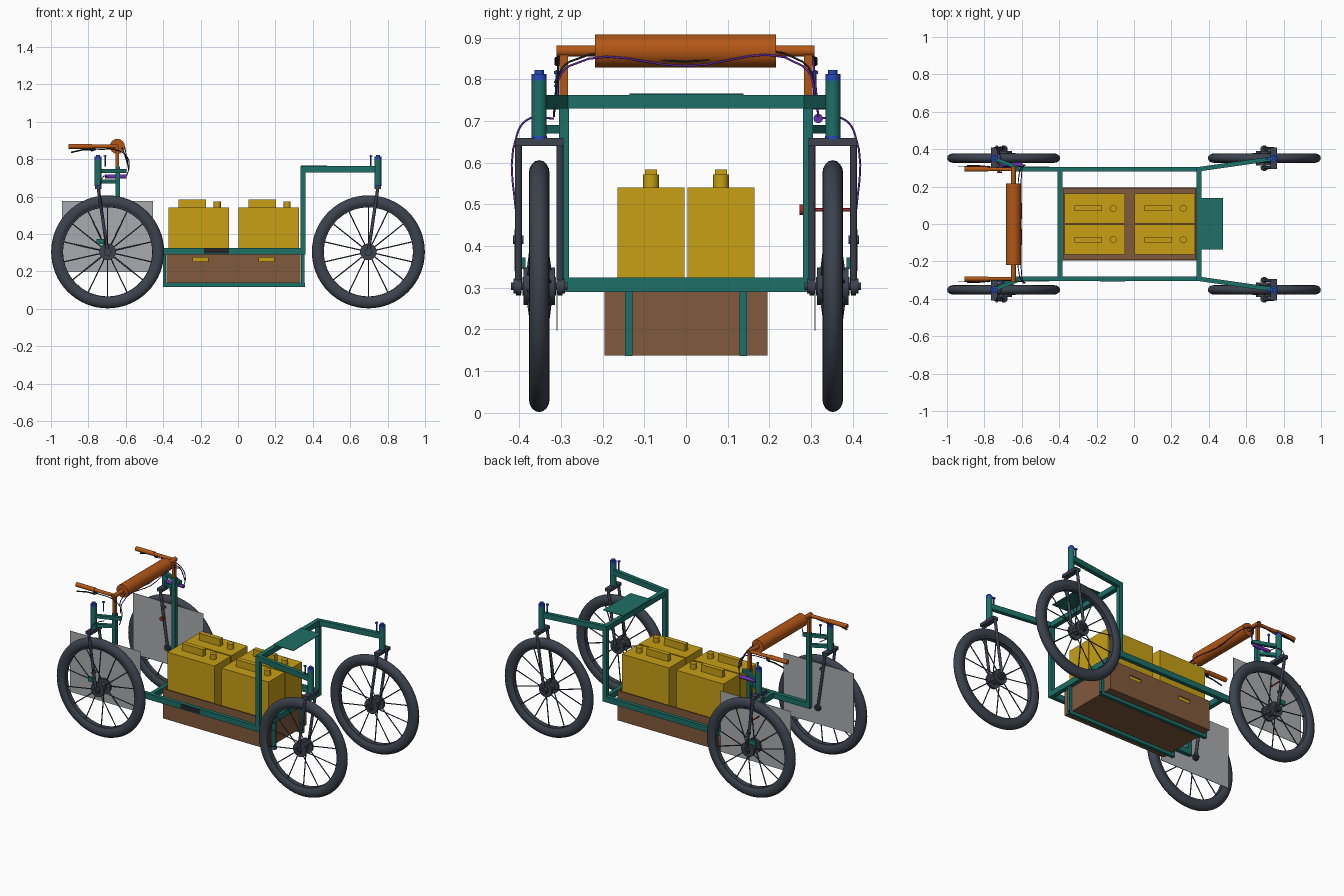
import bpy, bmesh, math
from mathutils import Vector, Matrix

if "Cube" in bpy.data.objects:
    bpy.data.objects.remove(bpy.data.objects["Cube"])


def mat(name, c):
    m = bpy.data.materials.new(name)
    m.diffuse_color = (*c, 1)
    m.use_nodes = True
    m.node_tree.nodes["Principled BSDF"].inputs["Base Color"].default_value = m.diffuse_color
    return m


TEAL = mat("teal", (0.012, 0.16, 0.135))
DARK = mat("dark", (0.045, 0.055, 0.075))
BLACK = mat("black", (0.015, 0.017, 0.022))
YELLOW = mat("yellow", (0.58, 0.35, 0.008))
BROWN = mat("brown", (0.22, 0.10, 0.045))
ORANGE = mat("orange", (0.45, 0.095, 0.008))
BLUE = mat("blue", (0.02, 0.07, 0.5))
PURPLE = mat("purple", (0.14, 0.03, 0.42))
RED = mat("red", (0.4, 0.02, 0.02))
GREY = mat("light_grey", (0.4, 0.41, 0.43))


def finish(name, bm, m, smooth=False):
    me = bpy.data.meshes.new(name)
    bm.to_mesh(me)
    bm.free()
    me.materials.append(m)
    ob = bpy.data.objects.new(name, me)
    bpy.context.collection.objects.link(ob)
    if smooth:
        bpy.ops.object.select_all(action='DESELECT')
        ob.select_set(True)
        bpy.context.view_layer.objects.active = ob
        bpy.ops.object.shade_smooth_by_angle(angle=math.radians(40))
    return ob


def box(name, lo, hi, m, bevel=0):
    """Box between two opposite corners."""
    lo, hi = Vector(lo), Vector(hi)
    bm = bmesh.new()
    size = [abs(a) for a in hi - lo]
    bmesh.ops.create_cube(bm, size=1, matrix=Matrix.Translation((lo + hi) / 2) @ Matrix.Diagonal((*size, 1)))
    if bevel:
        bmesh.ops.bevel(bm, geom=bm.edges[:], offset=bevel, segments=2, affect='EDGES', profile=0.5)
    return finish(name, bm, m)


def beam(name, p, q, w, h, m, caps=True):
    """Rectangular tube from p to q."""
    p, q = Vector(p), Vector(q)
    d = q - p
    mx = Matrix.Translation((p + q) / 2) @ d.to_track_quat('X', 'Z').to_matrix().to_4x4()
    bm = bmesh.new()
    bmesh.ops.create_cube(bm, size=1, matrix=Matrix.Diagonal((d.length, w, h, 1)))
    if not caps:
        bmesh.ops.delete(bm, geom=[f for f in bm.faces if abs(f.normal.x) > 0.9], context='FACES_ONLY')
    bm.transform(mx)
    return finish(name, bm, m)


def rods(name, items, m, n=20, caps=True):
    """Several round rods (p, q, radius) as one object."""
    bm = bmesh.new()
    for p, q, r in items:
        p, q = Vector(p), Vector(q)
        d = q - p
        mx = Matrix.Translation((p + q) / 2) @ d.to_track_quat('Z', 'Y').to_matrix().to_4x4()
        bmesh.ops.create_cone(bm, cap_ends=caps, segments=n, radius1=r, radius2=r, depth=d.length, matrix=mx)
    return finish(name, bm, m, True)


def lathe(name, profile, m, n=64):
    """Closed (y, radius) profile spun about the y axis."""
    bm = bmesh.new()
    vs = [bm.verts.new((r, y, 0)) for y, r in profile]
    es = [bm.edges.new((vs[i], vs[(i + 1) % len(vs)])) for i in range(len(vs))]
    bmesh.ops.spin(bm, geom=vs + es, axis=(0, 1, 0), cent=(0, 0, 0), angle=2 * math.pi, steps=n, use_merge=True)
    bmesh.ops.remove_doubles(bm, verts=bm.verts, dist=1e-5)
    bmesh.ops.recalc_face_normals(bm, faces=bm.faces)
    return finish(name, bm, m, True)


def cable(name, pts, r, m):
    cu = bpy.data.curves.new(name, 'CURVE')
    cu.dimensions, cu.bevel_depth, cu.bevel_resolution, cu.resolution_u = '3D', r, 2, 6
    sp = cu.splines.new('BEZIER')
    sp.bezier_points.add(len(pts) - 1)
    for b, p in zip(sp.bezier_points, pts):
        b.co = p
        b.handle_left_type = b.handle_right_type = 'AUTO'
    cu.materials.append(m)
    ob = bpy.data.objects.new(name, cu)
    bpy.context.collection.objects.link(ob)


# wheels: tyre, rim, spokes and hub, four of each
R, WX, WY = 0.302, 0.697, 0.352
arc = [(0.025 * math.cos(a), 0.27 + 0.032 * math.sin(a)) for a in [2 * math.pi * i / 16 for i in range(16)]]
for sx in (-1, 1):
    for sy in (-1, 1):
        tag = ("rear" if sx < 0 else "front") + ("_right" if sy < 0 else "_left")
        spokes = []
        for i in range(14):
            a = 2 * math.pi * (i + 0.5) / 14
            c, s = math.cos(a), math.sin(a)
            spokes.append(((0.03 * c, 0.028 * (-1) ** i, 0.03 * s), (0.25 * c, 0, 0.25 * s), 0.0032))
        parts = [lathe("tyre_" + tag, arc, DARK),
                 lathe("rim_" + tag, [(-0.015, 0.239), (0.015, 0.239), (0.018, 0.255), (-0.018, 0.255)], DARK),
                 rods("spokes_" + tag, spokes, DARK, 6),
                 rods("hub_" + tag, [((0, -.04, 0), (0, .04, 0), .022), ((0, -.038, 0), (0, -.024, 0), .045),
                                     ((0, .024, 0), (0, .038, 0), .045), ((0, -.068, 0), (0, .068, 0), .009),
                                     ((0, -.062, 0), (0, -.042, 0), .018), ((0, .042, 0), (0, .062, 0), .018)], DARK)]
        for p in parts:
            p.location = (sx * WX, sy * WY, R + 0.002)

        # fork: crown, two blades, head tube and headset
        hx, y = sx * 0.748, sy * WY
        box("fork_crown_" + tag, (hx - .017, y - .058, .64), (hx + .017, y + .058, .659), DARK)
        rods("fork_blades_" + tag, [((hx, y + k * .05, .65), (sx * WX, y + k * .05, R), .0085) for k in (-1, 1)]
             + [((sx * WX, y + k * .044, R), (sx * WX, y + k * .056, R), .02) for k in (-1, 1)], DARK)
        rods("head_tube_" + tag, [((hx, y, .664), (hx, y, .797), .018)], TEAL)
        rods("headset_" + tag, [((hx, y, .656), (hx, y, .664), .019), ((hx, y, .797), (hx, y, .813), .018),
                                ((hx, y, .81), (hx, y, .822), .011)], BLUE)
        rods("head_bolt_" + tag, [((hx - sx * .037, y - sy * .043, .76), (hx - sx * .037, y - sy * .043, .822), .004),
                                  ((hx - sx * .037, y - sy * .043, .813), (hx - sx * .037, y - sy * .043, .82), .008)] if sx < 0 else
             [((hx - .037, y - .003, .76), (hx - .037, y - .003, .822), .004),
              ((hx - .037, y - .003, .813), (hx - .037, y - .003, .82), .008)], BLUE, 12)

# main frame
for s in (-1, 1):
    side = "right" if s < 0 else "left"
    box("side_rail_" + side, (-.655, s * .281, .29), (.362, s * .305, .325), TEAL)
    box("front_post_" + side, (.334, s * .281, .325), (.362, s * .305, .762), TEAL)
    box("rear_post_" + side, (-.655, s * .281, .325), (-.63, s * .305, .76), TEAL)
    beam("upper_arm_" + side, (.345, s * .293, .746), (.745, s * .35, .746), .024, .033, TEAL)
    for z in (.737, .68):
        beam("head_bracket_" + side, (-.748, s * .35, z), (-.60 if z > .7 else -.64, s * .293, z), .02, .02, TEAL)
    beam("hanger_rail_" + side, (-.402, s * .137, .127), (.357, s * .137, .127), .02, .02, TEAL, False)
    for x in (-.393, .347):
        box("hanger_post_" + side, (x - .009, s * .128, .137), (x + .009, s * .146, .3), TEAL)
    # spoke guard and brake mount beside each rear wheel
    box("spoke_guard_" + side, (-.94, s * .308, .197), (-.455, s * .311, .577), GREY)
    box("brake_mount_" + side, (-.757, s * .385, .345), (-.708, s * .397, .373), TEAL)
    rods("brake_pivot_" + side, [((-.712, s * .39, .415), (-.712, s * .415, .415), .01),
                                 ((-.72, s * .296, .55), (-.72, s * .31, .55), .009)], DARK)
    rods("brake_arm_" + side, [((-.712, s * .407, .34), (-.712, s * .407, .44), .004)], DARK)
for x in (-.395, .348):
    box("cross_rail", (x - .013, -.282, .29), (x + .013, .282, .325), TEAL)
box("front_top_beam", (.334, -.3, .73), (.362, .3, .762), TEAL)
box("top_plate", (.336, -.135, .7625), (.476, .138, .766), TEAL)
box("rail_badge_plate", (-.182, -.3065, .296), (-.048, -.304, .323), BLACK)

# open crate with hand holes
crate = bmesh.new()
bmesh.ops.create_cube(crate, size=1, matrix=Matrix.Translation((-.023, 0, .23)) @ Matrix.Diagonal((.716, .392, .185, 1)))
bmesh.ops.delete(crate, geom=[f for f in crate.faces if f.normal.z > .9], context='FACES_ONLY')
crate = finish("crate", crate, BROWN)
sol = crate.modifiers.new("walls", 'SOLIDIFY')
sol.thickness, sol.offset = .01, -1
for x in (-.2, .152):
    cut = box("hand_hole_cutter", (x - .04, -.3, .253), (x + .04, .3, .275), BROWN)
    cut.hide_render = True
    cut.hide_viewport = True
    b = crate.modifiers.new("hole", 'BOOLEAN')
    b.operation, b.object, b.solver = 'DIFFERENCE', cut, 'EXACT'

# four canisters, each with a handle and cap
for x in (-.372, .002):
    for s in (-1, 1):
        yc = s * .084
        box("canister", (x, s * .004, .15), (x + .324, s * .164, .54), YELLOW)
        box("canister_handle", (x + .053, yc - .014, .54), (x + .2, yc + .014, .584), YELLOW)
        rods("canister_cap", [((x + .261, yc, .54), (x + .261, yc, .572), .019)], YELLOW)

# handlebar with padded roll
HX, HZ = -.645, .868
rods("handlebar_roll", [((HX, -.218, HZ), (HX, .216, HZ), .04)], ORANGE, 32)
rods("handlebar_tube", [((HX, -.31, HZ), (HX, .308, HZ), .0135)], ORANGE, 20, False)
for s in (-1, 1):
    y = s * .293
    box("handlebar_post", (HX - .009, y - .01, .745), (HX + .009, y + .01, HZ), ORANGE)
    rods("handle_grip", [((HX, y, HZ), (-.78, y, HZ), .01), ((-.78, y, HZ), (-.907, y, HZ), .0135)], ORANGE)
    rods("brake_lever", [((-.765, y, .855), (-.785, y + s * .012, .848), .008), ((-.77, y + s * .012, .85), (-.83, y + s * .018, .85), .004),
                         ((-.83, y + s * .018, .85), (-.892, y + s * .018, .836), .004)], BLACK, 10)
    cable("brake_cable", [(-.77, y, .85), (-.64, y + s * .012, .845), (-.592, y + s * .015, .81),
                          (-.582, y + s * .02, .76), (-.595, y + s * .024, .71)], .0025, PURPLE if s > 0 else BLACK)
    cable("fork_cable", [(-.70, s * .317, .706), (-.72, s * .375, .706), (-.735, s * .404, .672), (-.715, s * .406, .44)], .0025, PURPLE)
# cables crossing between the sides
for x, z, m in ((-.60, .832, PURPLE), (-.612, .842, BLACK)):
    cable("cross_cable", [(-.59, -.315, z - .05), (x, -.28, z), (x, 0, z), (x, .28, z), (-.585, .315, z - .09)], .0025, m)
# cable splitter and wheel lock
rods("cable_splitter", [((-.71, .317, .706), (-.595, .317, .706), .011)], PURPLE)
rods("wheel_lock", [((-.72, .275, .487), (-.72, .408, .487), .004), ((-.72, .272, .487), (-.72, .28, .487), .013)], RED, 12)
